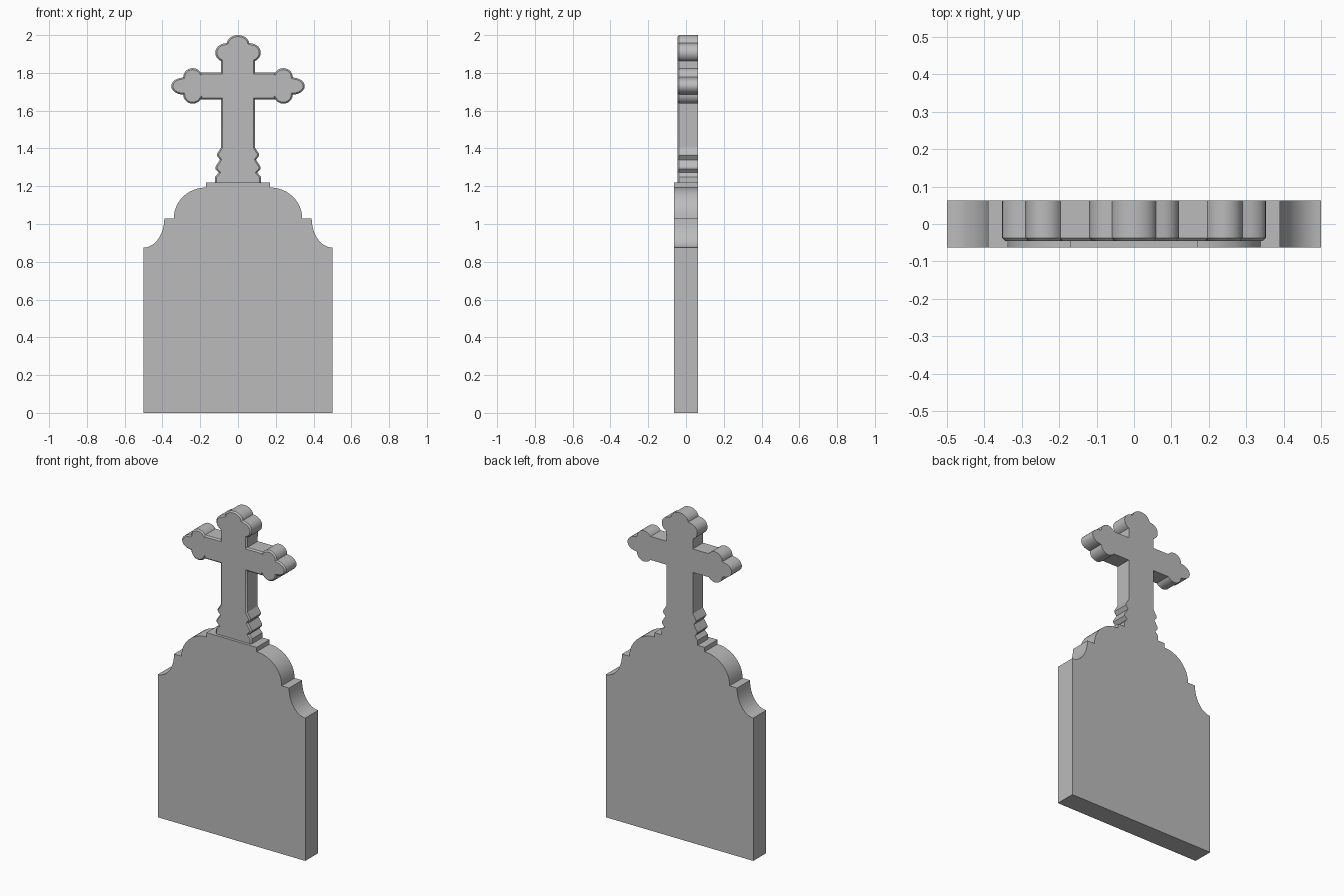
import bpy, bmesh, math

if "Cube" in bpy.data.objects:
    bpy.data.objects.remove(bpy.data.objects["Cube"])

stone = bpy.data.materials.new("grey stone")
stone.diffuse_color = (0.5, 0.5, 0.5, 1)
stone.use_nodes = True
stone.node_tree.nodes["Principled BSDF"].inputs["Base Color"].default_value = stone.diffuse_color


def arc(cx, cz, rx, rz, a0, a1, n=12):
    """Points on an elliptical arc, angles in degrees."""
    out = []
    for i in range(n + 1):
        a = math.radians(a0 + (a1 - a0) * i / n)
        out.append((cx + rx * math.cos(a), cz + rz * math.sin(a)))
    return out


def mirrored(right):
    """Close a right-hand profile (bottom to top) with its mirror image."""
    left = [(-x, z) for x, z in reversed(right) if x > 1e-5]
    return right + left


def build(name, outline, y_front, y_back, chamfer=0.0, open_bottom=False):
    """Extrude an outline along y, with an optional chamfer on the front."""
    bm = bmesh.new()
    y0 = y_front + chamfer
    z_min = min(z for x, z in outline)
    front = [bm.verts.new((x, y0, z)) for x, z in outline]
    back = [bm.verts.new((x, y_back, z)) for x, z in outline]
    face = bm.faces.new(front)
    bm.faces.new(list(reversed(back)))
    n = len(outline)
    for i in range(n):
        j = (i + 1) % n
        if open_bottom and outline[i][1] == z_min and outline[j][1] == z_min:
            continue
        bm.faces.new((front[j], front[i], back[i], back[j]))
    bmesh.ops.recalc_face_normals(bm, faces=bm.faces[:])
    if chamfer:
        bmesh.ops.inset_region(bm, faces=[face], thickness=chamfer,
                               use_even_offset=True, use_boundary=True)
        for v in face.verts:
            v.co.y = y_front
            if v.co.z < z_min + chamfer * 1.5:
                v.co.z = z_min          # foot stays on the slab
    me = bpy.data.meshes.new(name)
    bm.to_mesh(me)
    bm.free()
    me.materials.append(stone)
    ob = bpy.data.objects.new(name, me)
    bpy.context.collection.objects.link(ob)
    bpy.ops.object.select_all(action='DESELECT')
    ob.select_set(True)
    bpy.context.view_layer.objects.active = ob
    bpy.ops.object.shade_smooth_by_angle(angle=math.radians(30))
    return ob


# Slab: concave shoulders, ledges, rounded top and a plinth step
slab = [(0.5, 0.0)]
slab += arc(0.5, 1.03, 0.11, 0.155, 270, 180)
slab += arc(0.17, 1.03, 0.17, 0.163, 0, 90)
slab += [(0.17, 1.22)]
build("headstone_slab", mirrored(slab), -0.0625, 0.0625)

# Cross: notched foot, shaft, trefoil arms and trefoil top
cross = [(0.122, 1.22), (0.122, 1.25), (0.102, 1.272), (0.12, 1.292),
         (0.12, 1.302), (0.096, 1.34), (0.112, 1.362), (0.112, 1.37),
         (0.09, 1.405), (0.09, 1.658), (0.196, 1.658)]
cross += arc(0.24, 1.685, 0.05, 0.048, 210, 360)      # lower lobe
cross += arc(0.29, 1.73, 0.063, 0.045, -85, 85)       # end lobe
cross += arc(0.24, 1.777, 0.05, 0.048, 0, 150)        # upper lobe
cross += [(0.196, 1.802), (0.09, 1.802)]
cross += arc(0.07, 1.907, 0.05, 0.048, -66, 80)       # side lobe of the top
cross += arc(0.0, 1.952, 0.06, 0.048, 8, 90)          # top lobe
build("cross", mirrored(cross), -0.045, 0.0625, chamfer=0.008, open_bottom=True)
